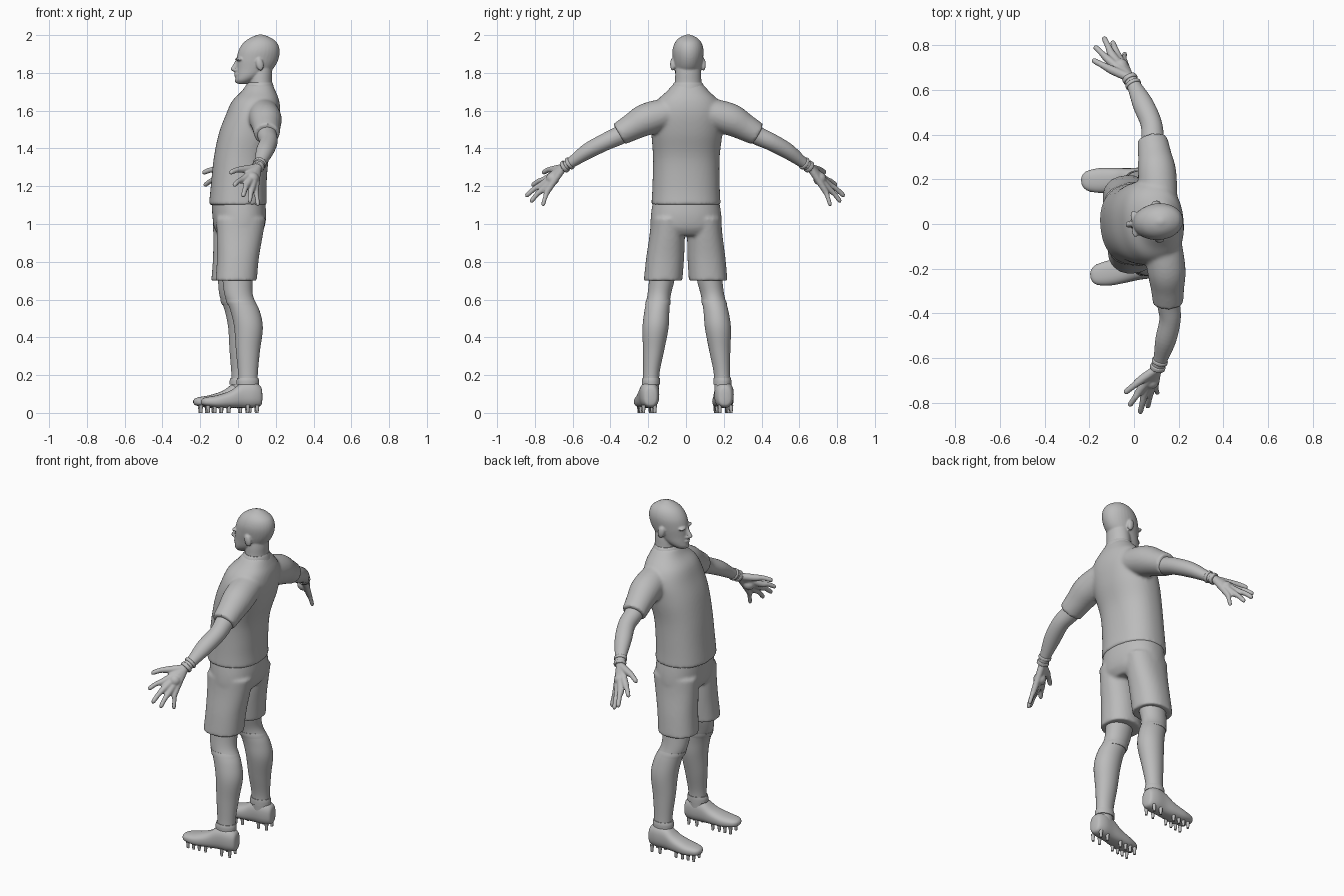
import bpy, bmesh, math
from mathutils import Vector, Matrix

if "Cube" in bpy.data.objects:
    bpy.data.objects.remove(bpy.data.objects["Cube"])

TURN = math.radians(5.5)      # the whole figure is turned a little
BOTH = (1, -1)
X, Y, Z = Vector((1, 0, 0)), Vector((0, 1, 0)), Vector((0, 0, 1))

grey = bpy.data.materials.new("plain grey")
grey.use_nodes = True
COLOR = (0.5, 0.5, 0.5, 1)
grey.diffuse_color = COLOR
grey.node_tree.nodes["Principled BSDF"].inputs["Base Color"].default_value = COLOR


def spline(rows, steps=5):
    """Catmull-Rom through rows of numbers."""
    rows = [Vector(r) for r in rows]
    out = []
    for i in range(len(rows) - 1):
        p0, p1 = rows[max(i - 1, 0)], rows[i]
        p2, p3 = rows[i + 1], rows[min(i + 2, len(rows) - 1)]
        for k in range(steps):
            t = k / steps
            out.append(p1 + (p2 - p0) * t / 2 + (p0 * 2 - p1 * 5 + p2 * 4 - p3) * t * t / 2
                       + (p1 * 3 - p0 - p2 * 3 + p3) * t ** 3 / 2)
    return out + [rows[-1]]


def tube(bm, rows, axis=None, sides=(1,), power=1.0, n=32):
    """Loft through rows of (x, y, z, radius a, radius b)."""
    pts = spline(rows)
    centres = [Vector(p[:3]) for p in pts]
    for side in sides:
        rings = []
        for i, p in enumerate(pts):
            t = axis or (centres[min(i + 1, len(pts) - 1)] - centres[max(i - 1, 0)]).normalized()
            ref = Y if abs(t.x) > 0.9 else X
            a = (ref - t * ref.dot(t)).normalized()
            b = t.cross(a)
            ring = []
            for k in range(n):
                c, s = math.cos(math.tau * k / n), math.sin(math.tau * k / n)
                c = math.copysign(abs(c) ** power, c)
                s = math.copysign(abs(s) ** power, s)
                v = centres[i] + a * c * max(p[3], 0.001) + b * s * max(p[4], 0.001)
                ring.append(bm.verts.new((v.x, v.y * side, v.z)))
            rings.append(ring)
        for r, q in zip(rings, rings[1:]):
            for k in range(n):
                bm.faces.new((r[k], r[(k + 1) % n], q[(k + 1) % n], q[k]))
        bm.faces.new(rings[0])
        bm.faces.new(rings[-1])


def stack(bm, rows, **kw):
    """Upright loft from rows of (z, front x, back x, y, half width)."""
    tube(bm, [((f + b) / 2, y, z, (b - f) / 2, w) for z, f, b, y, w in rows], axis=Z, **kw)


def blob(bm, centre, size, sides=(1,), tilt=0.0):
    for s in sides:
        place = Matrix.Translation((centre[0], centre[1] * s, centre[2]))
        bmesh.ops.create_uvsphere(bm, u_segments=20, v_segments=12, radius=1,
                                  matrix=place @ Matrix.Rotation(tilt, 4, 'Y') @ Matrix.Diagonal((*size, 1)))


def finish(name, bm, voxel=0.0, smooth=5):
    bmesh.ops.recalc_face_normals(bm, faces=bm.faces)
    mesh = bpy.data.meshes.new(name)
    bm.to_mesh(mesh)
    bm.free()
    mesh.materials.append(grey)
    ob = bpy.data.objects.new(name, mesh)
    bpy.context.collection.objects.link(ob)
    ob.rotation_euler.z = TURN
    if voxel:
        rm = ob.modifiers.new("fuse", 'REMESH')
        rm.mode, rm.voxel_size, rm.use_smooth_shade = 'VOXEL', voxel, True
        sm = ob.modifiers.new("soften", 'SMOOTH')
        sm.factor, sm.iterations = 0.5, smooth
    else:
        bpy.ops.object.select_all(action='DESELECT')
        bpy.context.view_layer.objects.active = ob
        ob.select_set(True)
        bpy.ops.object.shade_smooth_by_angle(angle=math.radians(45))
    return ob


# head, neck and face
bm = bmesh.new()
stack(bm, [(1.68, .05, .2, 0, .085), (1.74, .056, .182, 0, .072), (1.8, .06, .182, 0, .068), (1.86, .07, .18, 0, .06)])
stack(bm, [(1.742, -.002, .05, 0, .024), (1.76, -.014, .09, 0, .045), (1.785, -.012, .135, 0, .06),
           (1.82, -.01, .185, 0, .07), (1.87, -.008, .214, 0, .079), (1.92, .004, .221, 0, .082),
           (1.96, .03, .207, 0, .07), (1.987, .068, .172, 0, .045), (2.003, .11, .13, 0, .008)])
tube(bm, [(-.004, 0, 1.868, .008, .009), (-.017, 0, 1.84, .011, .011), (-.026, 0, 1.817, .013, .015),
          (-.008, 0, 1.806, .01, .014)], axis=Z, n=16)
blob(bm, (.003, .032, 1.872), (.016, .028, .009), BOTH)
blob(bm, (-.003, .013, 1.815), (.012, .009, .008), BOTH)
blob(bm, (-.008, 0, 1.793), (.013, .024, .006))
blob(bm, (-.006, 0, 1.782), (.013, .02, .006))
blob(bm, (-.002, 0, 1.757), (.015, .02, .012))
blob(bm, (.108, .082, 1.845), (.02, .013, .034), BOTH, -0.2)
finish("head", bm, 0.005, 4)

# shirt with sleeves
bm = bmesh.new()
stack(bm, [(1.1, -.153, .152, 0, .183), (1.2, -.143, .15, 0, .178), (1.35, -.127, .163, 0, .176),
           (1.48, -.1, .203, 0, .188), (1.58, -.062, .222, 0, .19), (1.65, -.03, .218, 0, .165),
           (1.7, .018, .2, 0, .115), (1.738, .045, .182, 0, .08)], power=0.88, n=48)
tube(bm, [(.12, .1, 1.59, .085, .08), (.125, .22, 1.555, .086, .085), (.122, .3, 1.513, .075, .072),
          (.118, .368, 1.475, .068, .062)], sides=BOTH)
finish("shirt", bm, 0.009, 6)

# collar
bm = bmesh.new()
stack(bm, [(1.718, .034, .192, 0, .09), (1.74, .046, .186, 0, .08), (1.75, .054, .182, 0, .073)])
finish("collar", bm)

# shorts
bm = bmesh.new()
stack(bm, [(1.14, -.14, .14, 0, .172), (1.05, -.135, .148, 0, .186), (.98, -.125, .138, 0, .188), (.94, -.1, .11, 0, .17)],
      power=0.9, n=48)
stack(bm, [(1.03, -.125, .138, .095, .09), (.94, -.122, .122, .1, .093), (.82, -.122, .1, .11, .1),
           (.7, -.13, .088, .12, .102)], sides=BOTH, power=0.9)
finish("shorts", bm, 0.009, 5)

# legs
bm = bmesh.new()
stack(bm, [(.8, -.1, .08, .118, .07), (.7, -.094, .066, .128, .067), (.62, -.084, .066, .143, .062),
           (.54, -.055, .1, .157, .066), (.45, -.036, .116, .166, .069), (.33, -.028, .1, .176, .056),
           (.22, -.018, .088, .187, .044), (.15, -.016, .086, .19, .043), (.08, -.016, .084, .19, .04)], sides=BOTH)
finish("legs", bm)

# sock tops and ankle cuffs
bm = bmesh.new()
stack(bm, [(.6, -.08, .071, .146, .064), (.585, -.076, .08, .149, .066), (.57, -.069, .087, .152, .0665)], sides=BOTH)
stack(bm, [(.185, -.022, .09, .189, .046), (.17, -.026, .093, .19, .048), (.15, -.026, .093, .19, .048)], sides=BOTH)
finish("sock_bands", bm)

# arms and hands
WRIST = (.042, .655, 1.3)
bm = bmesh.new()
tube(bm, [(.125, .25, 1.535, .055, .055), (.12, .36, 1.472, .052, .05), (.12, .44, 1.435, .048, .046),
          (.092, .53, 1.387, .047, .042), (.062, .61, 1.33, .033, .03), (*WRIST, .029, .026)], sides=BOTH)
FINGERS = [  # knuckle, tip, radius
    ((-.042, .742, 1.238), (-.1, .81, 1.205), .0135),
    ((-.022, .757, 1.213), (-.055, .847, 1.148), .014),
    ((.002, .752, 1.193), (-.018, .824, 1.118), .0135),
    ((.024, .735, 1.18), (.032, .765, 1.098), .012),
    ((-.03, .695, 1.29), (-.115, .75, 1.272), .0145),
]
for knuckle, tip, r in FINGERS:
    mid = Vector(knuckle).lerp(Vector(tip), .5) + Z * .006
    end = Vector(tip).lerp(Vector(knuckle), .06)
    tube(bm, [(*WRIST, .02, .02), (*knuckle, r * 1.35, r * 1.35), (*mid, r, r), (*end, r * .85, r * .85),
              (*tip, r * .3, r * .3)], sides=BOTH, n=16)
blob(bm, (.008, .71, 1.24), (.035, .035, .035), BOTH)
finish("arms", bm, 0.005, 4)

# wristbands
bm = bmesh.new()
low, high = Vector(WRIST), Vector((.062, .61, 1.33))
for start, stop, r in ((-.05, .3, .034), (.55, .85, .036)):
    rows = []
    for t, grow in ((start, .9), (start + .06, 1), (stop - .06, 1), (stop, .9)):
        rows.append((*low.lerp(high, t), r * grow, r * grow * .95))
    tube(bm, rows, sides=BOTH)
finish("wristbands", bm)

# boots: lofted along the foot from (x, y, sole z, top z, half width)
bm = bmesh.new()
foot = [(.109, .198, .06, .11, .014), (.1, .198, .036, .142, .036), (.06, .198, .027, .164, .05),
        (.0, .2, .027, .158, .051), (-.06, .204, .027, .118, .054), (-.13, .208, .027, .094, .056),
        (-.185, .211, .035, .084, .046), (-.208, .212, .042, .076, .03), (-.217, .212, .052, .066, .01)]
tube(bm, [(x, y, (lo + hi) / 2, w, (hi - lo) / 2) for x, y, lo, hi, w in foot], axis=-X, sides=BOTH, power=0.8)
finish("boots", bm)

# studs under the soles
bm = bmesh.new()
for side in BOTH:
    for x in (-.18, -.145, -.11, -.07, .03, .08):
        for dy in (-.03, .03):
            place = Matrix.Translation((x, side * (.203 + dy), .021))
            bmesh.ops.create_cone(bm, cap_ends=True, segments=12, radius1=.007, radius2=.011, depth=.042, matrix=place)
finish("studs", bm)
